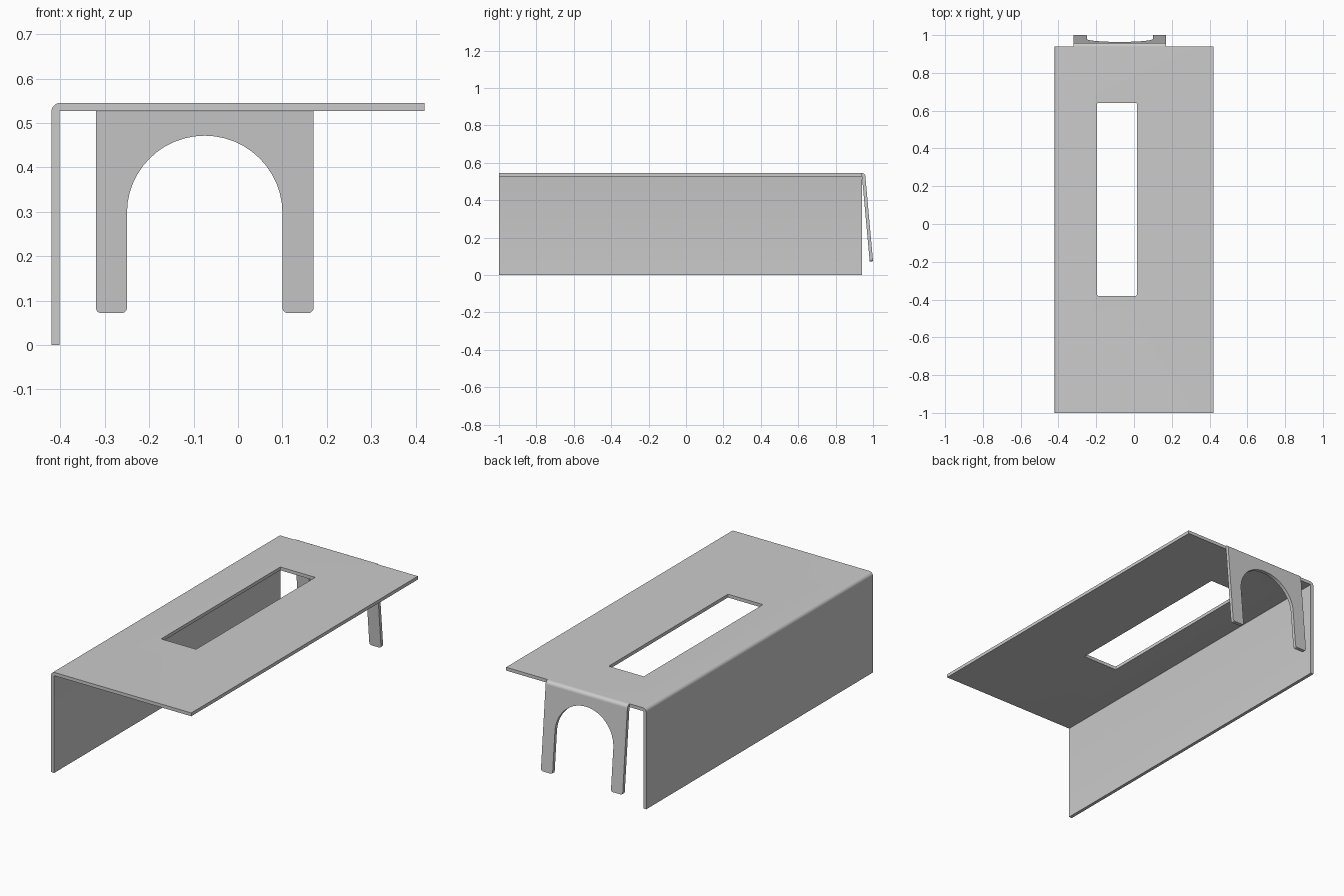
import bpy, bmesh
from math import sin, cos, pi, radians
from mathutils import Vector

if "Cube" in bpy.data.objects:
    bpy.data.objects.remove(bpy.data.objects["Cube"])

T = 0.018                 # sheet thickness
TOP = 0.545
TILT = radians(5.17)      # outward lean of the forked tab


def arc(cx, cy, r, a0, a1, n):
    return [(cx + r * cos(radians(a0 + (a1 - a0) * i / n)),
             cy + r * sin(radians(a0 + (a1 - a0) * i / n))) for i in range(n + 1)]


def prism(bm, outline, place, offset):
    """Extrude a 2D outline, placed in space, by an offset vector."""
    face = bm.faces.new([bm.verts.new(place(u, v)) for u, v in outline])
    new = bmesh.ops.extrude_face_region(bm, geom=[face])["geom"]
    bmesh.ops.translate(bm, verts=[g for g in new if isinstance(g, bmesh.types.BMVert)],
                        vec=offset)


def finish(bm, name):
    bmesh.ops.recalc_face_normals(bm, faces=bm.faces)
    mesh = bpy.data.meshes.new(name)
    bm.to_mesh(mesh)
    bm.free()
    ob = bpy.data.objects.new(name, mesh)
    bpy.context.collection.objects.link(ob)
    return ob


def smooth(ob):
    bpy.ops.object.select_all(action='DESELECT')
    ob.select_set(True)
    bpy.context.view_layer.objects.active = ob
    bpy.ops.object.shade_smooth_by_angle(angle=radians(30))


# Folded panel: top plate and side wall as one bent L section
ro, ri = 0.02, 0.002
cx, cz = -0.42 + ro, TOP - ro
section = ([(-0.42, 0)] + arc(cx, cz, ro, 180, 90, 8) + [(0.42, TOP), (0.42, TOP - T)]
           + arc(cx, cz, ri, 90, 180, 4) + [(-0.42 + T, 0)])
bm = bmesh.new()
prism(bm, section, lambda x, z: (x, -1, z), (0, 1.94, 0))
panel = finish(bm, "folded_panel")

# Slot through the top plate, with tiny rounded corners
x0, x1, y0, y1, r = -0.195, 0.015, -0.38, 0.64, 0.005
slot = (arc(x0 + r, y0 + r, r, 180, 270, 3) + arc(x1 - r, y0 + r, r, 270, 360, 3)
        + arc(x1 - r, y1 - r, r, 0, 90, 3) + arc(x0 + r, y1 - r, r, 90, 180, 3))
bm = bmesh.new()
prism(bm, slot, lambda x, y: (x, y, 0.45), (0, 0, 0.2))
cutter = finish(bm, "slot_cutter")
cutter.hide_render = True
mod = panel.modifiers.new("slot", 'BOOLEAN')
mod.operation, mod.object, mod.solver = 'DIFFERENCE', cutter, 'EXACT'
bpy.context.view_layer.objects.active = panel
bpy.ops.object.modifier_apply(modifier=mod.name)
bpy.data.objects.remove(cutter)
smooth(panel)

# Forked tab: rounded bend from the plate edge into a leaning arch plate
normal = Vector((0, cos(TILT), sin(TILT)))
down = Vector((0, sin(TILT), -cos(TILT)))
root = Vector((0, 0.94, TOP - T - 0.001))
L, R, half, spring, length, f = -0.32, 0.17, 0.175, 0.230, 0.456, 0.012
mid = (L + R) / 2

bm = bmesh.new()
bend_end = 90 * TILT / (pi / 2)
bend = (arc(root.y, root.z, 0.001 + T, 90, bend_end, 8)
        + arc(root.y, root.z, 0.001, bend_end, 90, 2))
prism(bm, bend, lambda y, z: (L, y, z), (R - L, 0, 0))

# Outline in tab coordinates: x, and distance down from the bend
outer, inner = R, mid + half
right = ([(outer, 0)] + arc(outer - f, length - f, f, 0, 90, 5)
         + arc(inner + f, length - f, f, 90, 180, 5))
left = [(2 * mid - x, s) for x, s in reversed(right)]
fork = right + arc(mid, spring, half, 360, 180, 24) + left
prism(bm, fork, lambda x, s: Vector((x, 0, 0)) + root + normal * 0.001 + down * s, normal * T)
smooth(finish(bm, "forked_tab"))
